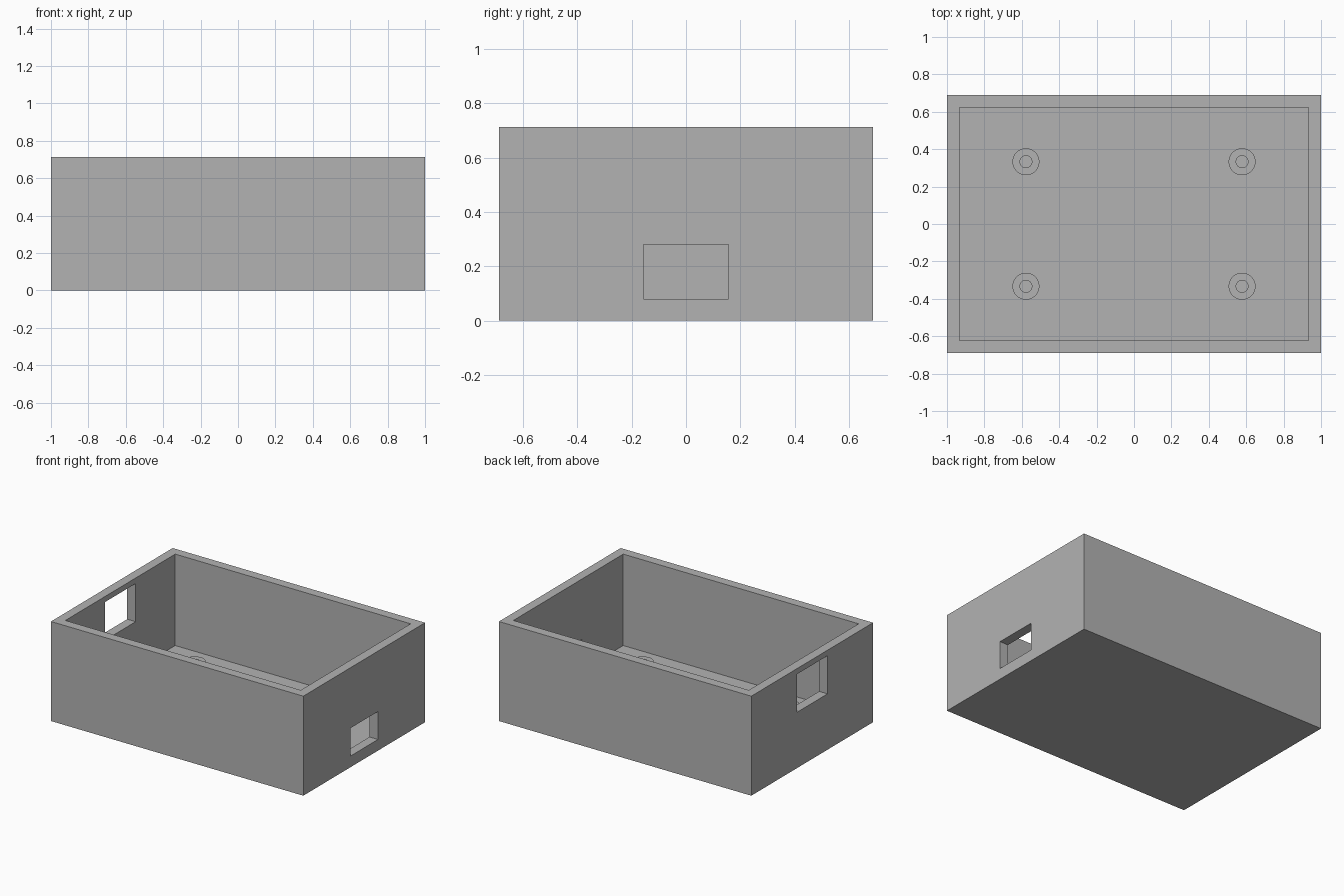
import bpy
import bmesh
from mathutils import Matrix

cube = bpy.data.objects.get("Cube")
if cube:
    bpy.data.objects.remove(cube, do_unlink=True)

grey = bpy.data.materials.new("plain grey")
grey.use_nodes = True
colour = (0.45, 0.45, 0.45, 1)
grey.diffuse_color = colour
grey.node_tree.nodes["Principled BSDF"].inputs["Base Color"].default_value = colour

LENGTH, WIDTH, HEIGHT = 2.0, 1.378, 0.713
WALL, FLOOR = 0.067, 0.058
POST_TOP, POST_RADIUS, BORE_RADIUS = 0.152, 0.072, 0.032


def finish(name, bm):
    mesh = bpy.data.meshes.new(name)
    bm.to_mesh(mesh)
    bm.free()
    obj = bpy.data.objects.new(name, mesh)
    bpy.context.collection.objects.link(obj)
    mesh.materials.append(grey)
    return obj


def block(name, low, high):
    """Box between two opposite corners."""
    bm = bmesh.new()
    size = [b - a for a, b in zip(low, high)]
    middle = [(a + b) / 2 for a, b in zip(low, high)]
    bmesh.ops.create_cube(bm, size=1, matrix=Matrix.Translation(middle) @ Matrix.Diagonal((*size, 1)))
    return finish(name, bm)


def cut(target, cutter):
    cutter.hide_render = True
    mod = target.modifiers.new(cutter.name, "BOOLEAN")
    mod.operation = "DIFFERENCE"
    mod.solver = "EXACT"
    mod.object = cutter
    bpy.context.view_layer.objects.active = target
    bpy.ops.object.modifier_apply(modifier=mod.name)
    bpy.data.objects.remove(cutter, do_unlink=True)


# Open tray with a cable opening in each end wall
x, y = LENGTH / 2, WIDTH / 2
tray = block("tray", (-x, -y, 0), (x, y, HEIGHT))
cut(tray, block("cavity", (WALL - x, WALL - y, FLOOR), (x - WALL, y - WALL, HEIGHT + 0.2)))
cut(tray, block("left_opening", (x - 0.15, -0.156, 0.08), (x + 0.1, 0.156, 0.28)))
cut(tray, block("right_opening", (-x - 0.1, -0.174, 0.40), (0.15 - x, 0.174, 0.673)))


def standoff(name, px, py):
    """Round post with a screw bore, made by spinning its wall section."""
    bm = bmesh.new()
    section = [(BORE_RADIUS, FLOOR), (BORE_RADIUS, POST_TOP), (POST_RADIUS, POST_TOP), (POST_RADIUS, FLOOR)]
    verts = [bm.verts.new((r, 0, z)) for r, z in section]
    edges = [bm.edges.new(pair) for pair in zip(verts, verts[1:])]
    bmesh.ops.spin(bm, geom=verts + edges, cent=(0, 0, 0), axis=(0, 0, 1),
                   angle=6.283185307, steps=48, use_merge=True)
    bmesh.ops.remove_doubles(bm, verts=bm.verts[:], dist=0.0001)
    bmesh.ops.recalc_face_normals(bm, faces=bm.faces[:])
    # The open section has to face outwards from the post wall
    top = max(bm.faces, key=lambda f: f.calc_center_median().z)
    if top.normal.z < 0:
        bmesh.ops.reverse_faces(bm, faces=bm.faces[:])
    obj = finish(name, bm)
    obj.location = (px, py, 0)
    bpy.ops.object.select_all(action="DESELECT")
    obj.select_set(True)
    bpy.context.view_layer.objects.active = obj
    bpy.ops.object.shade_smooth_by_angle()


# Four mounting posts on the floor
for side, sx in (("left", 1), ("right", -1)):
    for end, sy in (("front", -1), ("back", 1)):
        standoff(f"{end}_{side}_standoff", sx * 0.578, sy * 0.333)
